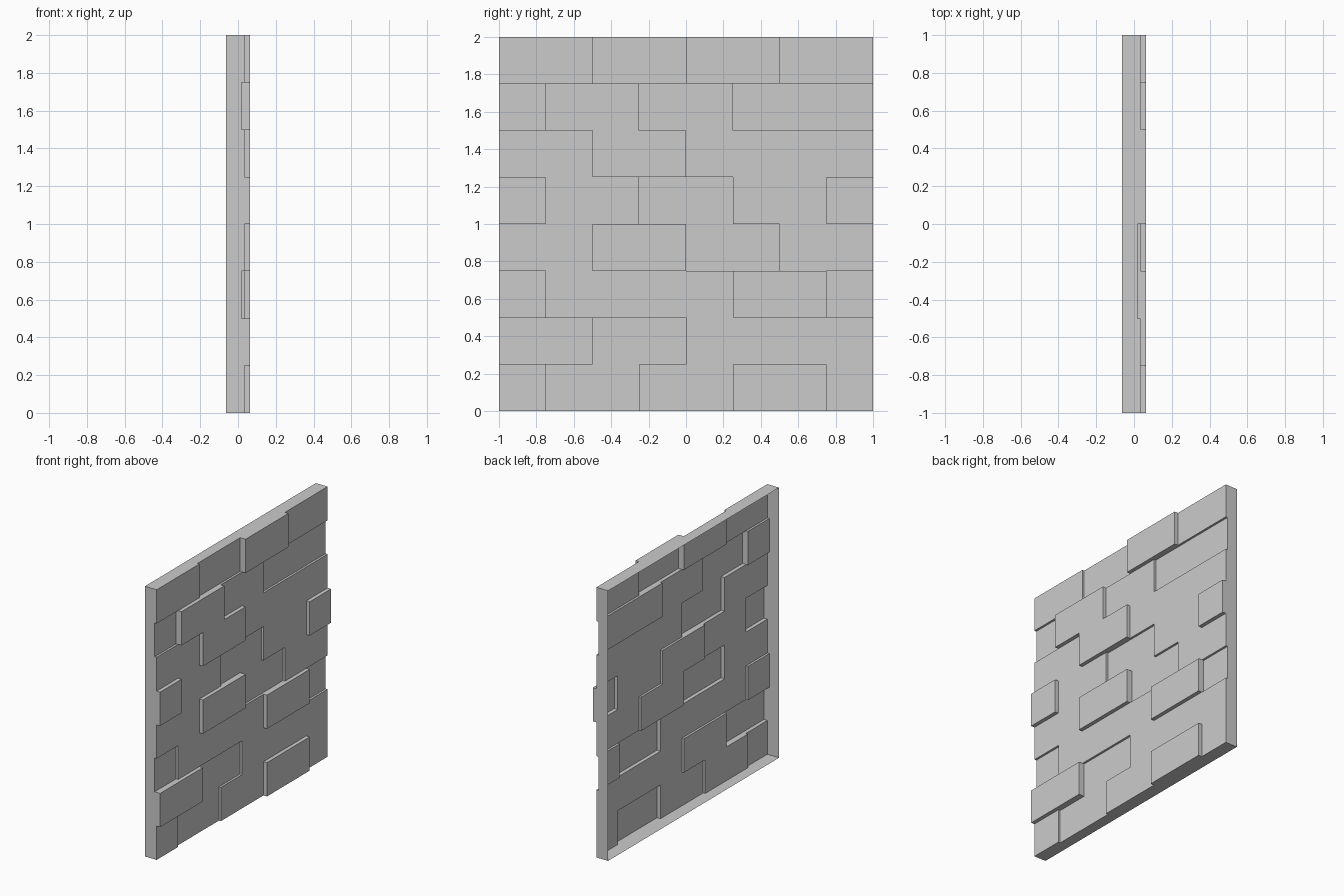
import bpy
import bmesh

if "Cube" in bpy.data.objects:
    bpy.data.objects.remove(bpy.data.objects["Cube"])

# Brick depth levels: A recessed, B middle, C proud; rows run bottom to top, y from -1 to 1
BACK = -0.0625
LEVEL = {"A": 0.018, "B": 0.034, "C": 0.0625}
ROWS = ["BABCB", "CABB", "ABBCA", "BCAB", "CBABC", "BCBB", "ACBAA", "BACB"]
S = 0.25

# Expand bricks to quarter-unit cells; even rows start and end with half bricks
grid = []
for r, row in enumerate(ROWS):
    cells = "".join(c * 2 for c in row)
    if r % 2 == 0:
        cells = cells[1:-1]
    grid.append([LEVEL[c] for c in cells])


def depth(r, c):
    return grid[r][c] if 0 <= r < 8 and 0 <= c < 8 else BACK


bm = bmesh.new()


def face(*pts):
    bm.faces.new([bm.verts.new(p) for p in pts])


# Brick fronts
for r in range(8):
    for c in range(8):
        x, y, z = depth(r, c), c * S - 1, r * S
        face((x, y, z), (x, y + S, z), (x, y + S, z + S), (x, y, z + S))

# Step walls between bricks and the outer rim (the back stays open)
for i in range(9):
    for j in range(8):
        a, b = depth(j, i - 1), depth(j, i)
        if a != b:
            y, z = i * S - 1, j * S
            face((a, y, z), (b, y, z), (b, y, z + S), (a, y, z + S))
        a, b = depth(i - 1, j), depth(i, j)
        if a != b:
            y, z = j * S - 1, i * S
            face((a, y, z), (a, y + S, z), (b, y + S, z), (b, y, z))

# Weld and merge flat neighbours
bmesh.ops.remove_doubles(bm, verts=bm.verts, dist=0.0005)
bmesh.ops.recalc_face_normals(bm, faces=bm.faces)
if sum(f.normal.x * f.calc_area() for f in bm.faces) < 0:
    bmesh.ops.reverse_faces(bm, faces=bm.faces)
bmesh.ops.dissolve_limit(bm, angle_limit=0.01, verts=bm.verts, edges=bm.edges)

mesh = bpy.data.meshes.new("brick_wall_panel")
bm.to_mesh(mesh)
bm.free()
bpy.context.collection.objects.link(bpy.data.objects.new("brick_wall_panel", mesh))
